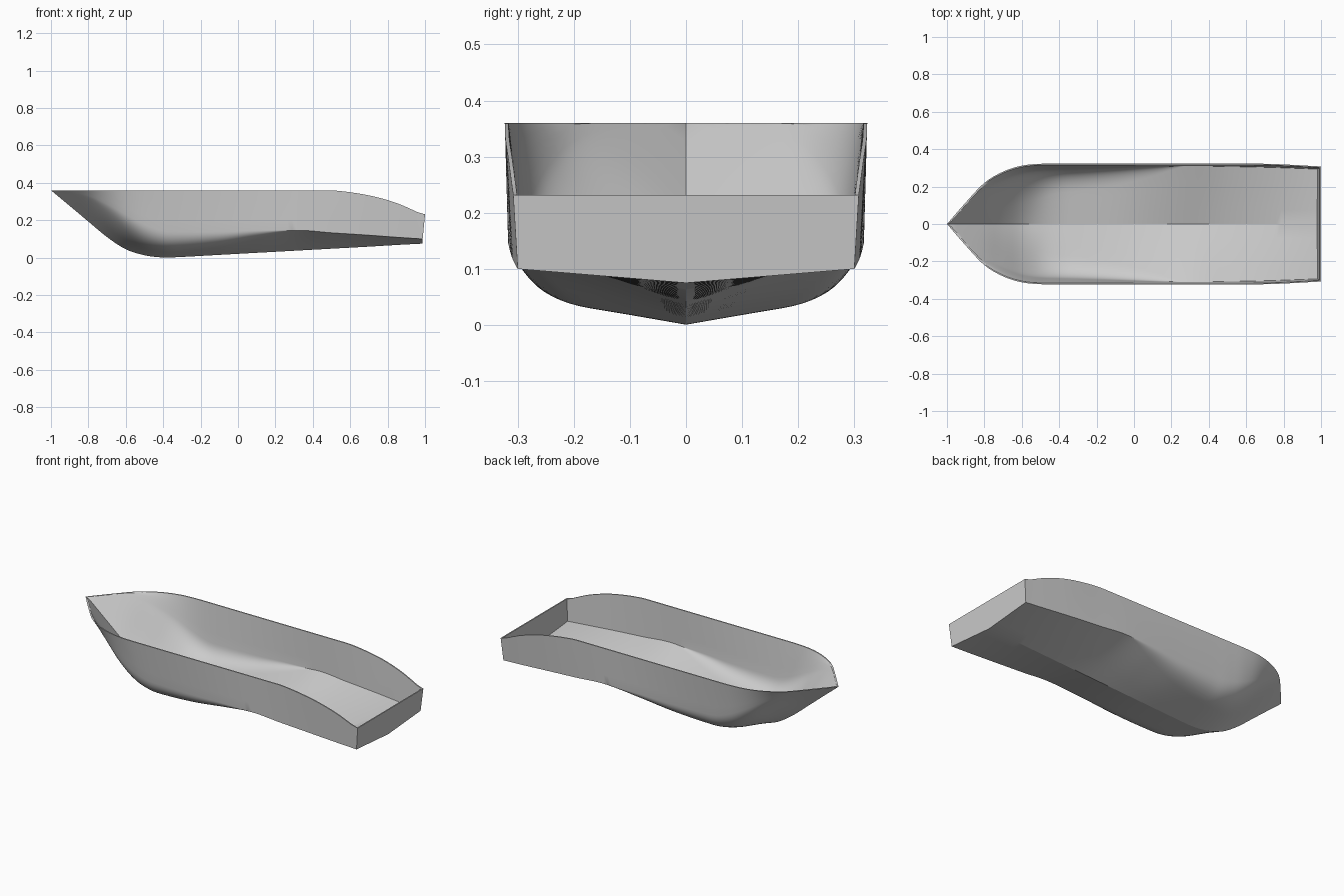
import bpy, bmesh
from math import radians
from mathutils import Vector

cube = bpy.data.objects.get("Cube")
if cube:
    bpy.data.objects.remove(cube, do_unlink=True)

THICKNESS = 0.007
STERN = 0.985

# Hull stations: x, keel z, bilge y, bilge z, bilge roundness, gunwale y, gunwale z
STATIONS = [
    (-1.0, 0.36, 0, 0.36, 0.6, 0, 0.36),
    (-0.9, 0.277, 0.09, 0.342, 0.6, 0.115, 0.36),
    (-0.8, 0.193, 0.17, 0.31, 0.6, 0.22, 0.36),
    (-0.7, 0.11, 0.22, 0.235, 0.6, 0.28, 0.36),
    (-0.6, 0.045, 0.26, 0.15, 0.55, 0.312, 0.36),
    (-0.5, 0.013, 0.28, 0.08, 0.5, 0.322, 0.36),
    (-0.4, 0.001, 0.288, 0.053, 0.42, 0.323, 0.36),
    (-0.3, 0.004, 0.292, 0.052, 0.4, 0.323, 0.36),
    (-0.1, 0.015, 0.302, 0.075, 0.32, 0.323, 0.36),
    (0.1, 0.026, 0.312, 0.115, 0.18, 0.323, 0.36),
    (0.3, 0.037, 0.317, 0.146, 0, 0.323, 0.36),
    (0.5, 0.048, 0.314, 0.133, 0, 0.323, 0.36),
    (0.7, 0.059, 0.31, 0.12, 0, 0.322, 0.333),
    (0.85, 0.068, 0.305, 0.109, 0, 0.316, 0.291),
    (STERN, 0.075, 0.3, 0.1, 0, 0.308, 0.232),
]


def slope(i):
    a, b = STATIONS[max(i - 1, 0)], STATIONS[min(i + 1, len(STATIONS) - 1)]
    return [(q - p) / (b[0] - a[0]) for p, q in zip(a, b)]


def station_at(x):
    """Smoothly interpolate the station values along the hull."""
    x = min(max(x, -1), STERN)
    i = next(k for k in range(len(STATIONS) - 1) if x <= STATIONS[k + 1][0])
    a, b = STATIONS[i], STATIONS[i + 1]
    h = b[0] - a[0]
    t = (x - a[0]) / h
    out = []
    for p, q, m, n in zip(a, b, slope(i), slope(i + 1)):
        out.append(p * (1 + 2 * t) * (1 - t) ** 2 + q * t * t * (3 - 2 * t)
                   + h * m * t * (1 - t) ** 2 - h * n * t * t * (1 - t))
    out[4] = max(out[4], 0)
    out[6] = min(out[6], 0.36)
    return out


def half_section(x):
    """Keel to gunwale: straight bottom, rounded bilge, straight side."""
    _, keel_z, by, bz, r, gy, gz = station_at(x)
    keel, bilge, gunwale = Vector((x, 0, keel_z)), Vector((x, by, bz)), Vector((x, gy, gz))
    low, high = bilge.lerp(keel, r), bilge.lerp(gunwale, r * 0.7)
    points = [keel.lerp(low, k / 4) for k in range(4)]
    for k in range(13):
        t = k / 12
        points.append(low.lerp(bilge, t).lerp(bilge.lerp(high, t), t))
    points += [high.lerp(gunwale, k / 4) for k in range(1, 5)]
    return points


# Loft the outer skin through both mirrored halves
bm = bmesh.new()
steps = 80
rows = []
for s in range(steps + 1):
    x = -1 + (STERN + 1) * s / steps
    side = half_section(x)
    ring = [Vector((p.x, -p.y, p.z)) for p in reversed(side[1:])] + side
    if s == steps:  # raked transom
        for p in ring:
            p.x += 0.015 * (p.z - 0.075) / 0.157
    rows.append([bm.verts.new(p) for p in ring])
for a, b in zip(rows, rows[1:]):
    for j in range(len(a) - 1):
        bm.faces.new((a[j], a[j + 1], b[j + 1], b[j]))
bm.faces.new(rows[-1])
bmesh.ops.remove_doubles(bm, verts=bm.verts[:], dist=0.0002)
bmesh.ops.recalc_face_normals(bm, faces=bm.faces[:])
bm.normal_update()
if sum(f.normal.z * f.calc_area() for f in bm.faces) > 0:
    bmesh.ops.reverse_faces(bm, faces=bm.faces[:])

# Give the skin thickness and keep the gunwale rim level
bmesh.ops.solidify(bm, geom=bm.faces[:], thickness=THICKNESS)
for v in bm.verts:
    v.co.z = min(v.co.z, station_at(v.co.x)[6])
bmesh.ops.recalc_face_normals(bm, faces=bm.faces[:])

mesh = bpy.data.meshes.new("boat_hull")
bm.to_mesh(mesh)
bm.free()
hull = bpy.data.objects.new("boat_hull", mesh)
bpy.context.collection.objects.link(hull)

# Plain grey paint
grey = bpy.data.materials.new("hull_grey")
grey.use_nodes = True
colour = (0.6, 0.6, 0.6, 1)
grey.diffuse_color = colour
grey.node_tree.nodes["Principled BSDF"].inputs["Base Color"].default_value = colour
mesh.materials.append(grey)

bpy.ops.object.select_all(action="DESELECT")
hull.select_set(True)
bpy.context.view_layer.objects.active = hull
bpy.ops.object.shade_smooth_by_angle(angle=radians(18))
